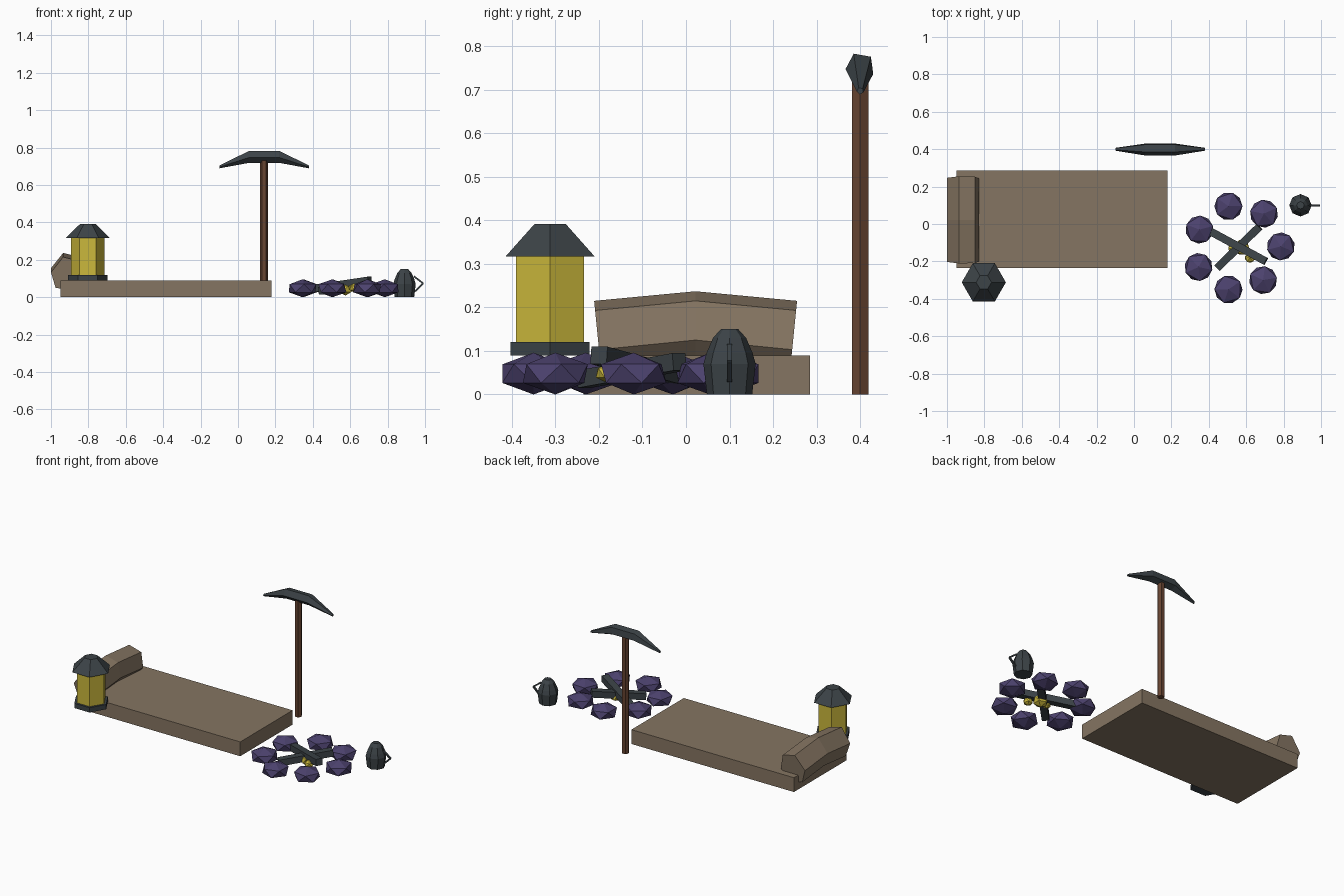
import bpy, bmesh, math
from mathutils import Vector, Matrix

if "Cube" in bpy.data.objects:
    bpy.data.objects.remove(bpy.data.objects["Cube"])


def material(name, rgb):
    m = bpy.data.materials.new(name)
    m.diffuse_color = (*rgb, 1)
    m.use_nodes = True
    m.node_tree.nodes["Principled BSDF"].inputs["Base Color"].default_value = m.diffuse_color
    return m


CLOTH = material("tan cloth", (0.235, 0.178, 0.122))
IRON = material("dark iron", (0.045, 0.056, 0.063))
GLOW = material("lamp yellow", (0.60, 0.48, 0.045))
WOOD = material("brown wood", (0.135, 0.058, 0.031))
STONE = material("purple stone", (0.072, 0.054, 0.155))


def add(name, bm, mat):
    bmesh.ops.recalc_face_normals(bm, faces=bm.faces)
    me = bpy.data.meshes.new(name)
    bm.to_mesh(me)
    bm.free()
    me.materials.append(mat)
    ob = bpy.data.objects.new(name, me)
    bpy.context.collection.objects.link(ob)
    return ob


def loft(name, rings, mat):
    """Skin a list of equal-length point rings and cap both ends."""
    bm = bmesh.new()
    vs = [[bm.verts.new(p) for p in r] for r in rings]
    n = len(vs[0])
    for a, b in zip(vs, vs[1:]):
        for i in range(n):
            j = (i + 1) % n
            bm.faces.new((a[i], a[j], b[j], b[i]))
    bm.faces.new(vs[0])
    bm.faces.new(vs[-1])
    return add(name, bm, mat)


def turned(name, cx, cy, sides, profile, mat):
    """Faceted upright solid from (radius, z) pairs, a corner on +x."""
    angles = [math.tau * i / sides for i in range(sides)]
    return loft(name, [[(cx + r * math.cos(a), cy + r * math.sin(a), z)
                        for a in angles] for r, z in profile], mat)


def beam(name, start, end, width, height, mat):
    """Rectangular bar between two points."""
    s, e = Vector(start), Vector(end)
    rot = (e - s).to_track_quat('X', 'Z').to_matrix().to_4x4()
    bm = bmesh.new()
    bmesh.ops.create_cube(bm, size=1, matrix=Matrix.Translation((s + e) / 2) @ rot
                          @ Matrix.Diagonal(((e - s).length, width, height, 1)))
    return add(name, bm, mat)


def pebble(name, loc, size, turn, mat):
    """Squashed icosahedron."""
    bm = bmesh.new()
    bmesh.ops.create_icosphere(bm, subdivisions=1, radius=1,
                               matrix=Matrix.Translation(loc)
                               @ Matrix.Rotation(math.radians(turn), 4, 'Z')
                               @ Matrix.Diagonal((*size, 1)))
    return add(name, bm, mat)


# Bedding: flat mattress and a six-sided bolster bent up in the middle
beam("mattress", (-0.95, 0.025, 0.045), (0.18, 0.025, 0.045), 0.52, 0.09, CLOTH)
section = [(-1.0, 0.155), (-0.935, 0.237), (-0.85, 0.215),
           (-0.83, 0.125), (-0.885, 0.06), (-0.975, 0.072)]
rings = []
for side in (-1, 0, 1):
    rings.append([(x, 0.022 + side * (0.233 + 0.1 * (z - 0.237)),
                   z - 0.022 * abs(side)) for x, z in section])
loft("pillow", rings, CLOTH)

# Lantern
LX, LY = -0.803, -0.312
turned("lantern_base", LX, LY, 6, [(0.105, 0.09), (0.105, 0.12)], IRON)
turned("lantern_glass", LX, LY, 6, [(0.09, 0.12), (0.09, 0.317)], GLOW)
turned("lantern_roof", LX, LY, 6, [(0.118, 0.317), (0.041, 0.392)], IRON)

# Pickaxe standing on its handle
turned("pickaxe_handle", 0.14, 0.4, 6, [(0.0215, 0), (0.0215, 0.75)], WOOD)
head = []
for x, z, r in ((-0.1, 0.697, 0.008), (0.06, 0.752, 0.034),
                (0.22, 0.752, 0.034), (0.38, 0.697, 0.008)):
    angles = [math.radians(44 + 72 * i) for i in range(5)]
    head.append([(x, 0.4 + r * math.cos(a), z + r * math.sin(a)) for a in angles])
loft("pickaxe_head", head, IRON)

# Fire ring stones
stones = [(0.505, 0.095, 0), (0.695, 0.055, 25), (0.785, -0.12, 50),
          (0.69, -0.3, 10), (0.505, -0.35, 35), (0.345, -0.23, 60), (0.35, -0.03, 15)]
for i, (x, y, turn) in enumerate(stones):
    pebble(f"fire_stone_{i + 1}", (x, y, 0.048), (0.084, 0.084, 0.048), turn, STONE)

# Charred logs and embers
beam("log_upper", (0.4, -0.035, 0.045), (0.705, -0.2, 0.09), 0.042, 0.04, IRON)
beam("log_lower", (0.445, -0.235, 0.035), (0.67, -0.015, 0.075), 0.042, 0.04, IRON)
for i, (x, y, z, r) in enumerate(((0.575, -0.125, 0.045, 0.045),
                                  (0.62, -0.18, 0.05, 0.03),
                                  (0.525, -0.13, 0.04, 0.024))):
    pebble(f"ember_{i + 1}", (x, y, z), (r, r, r * 0.8), 20 * i, GLOW)

# Kettle with an angled handle
turned("kettle_body", 0.89, 0.1, 8,
       [(0.052, 0), (0.06, 0.07), (0.053, 0.095), (0.038, 0.13), (0.02, 0.15)], IRON)
path = [(0.94, 0.1, 0.112), (0.99, 0.1, 0.074), (0.947, 0.1, 0.032)]
for i in range(2):
    beam(f"kettle_handle_{i + 1}", path[i], path[i + 1], 0.011, 0.009, IRON)
